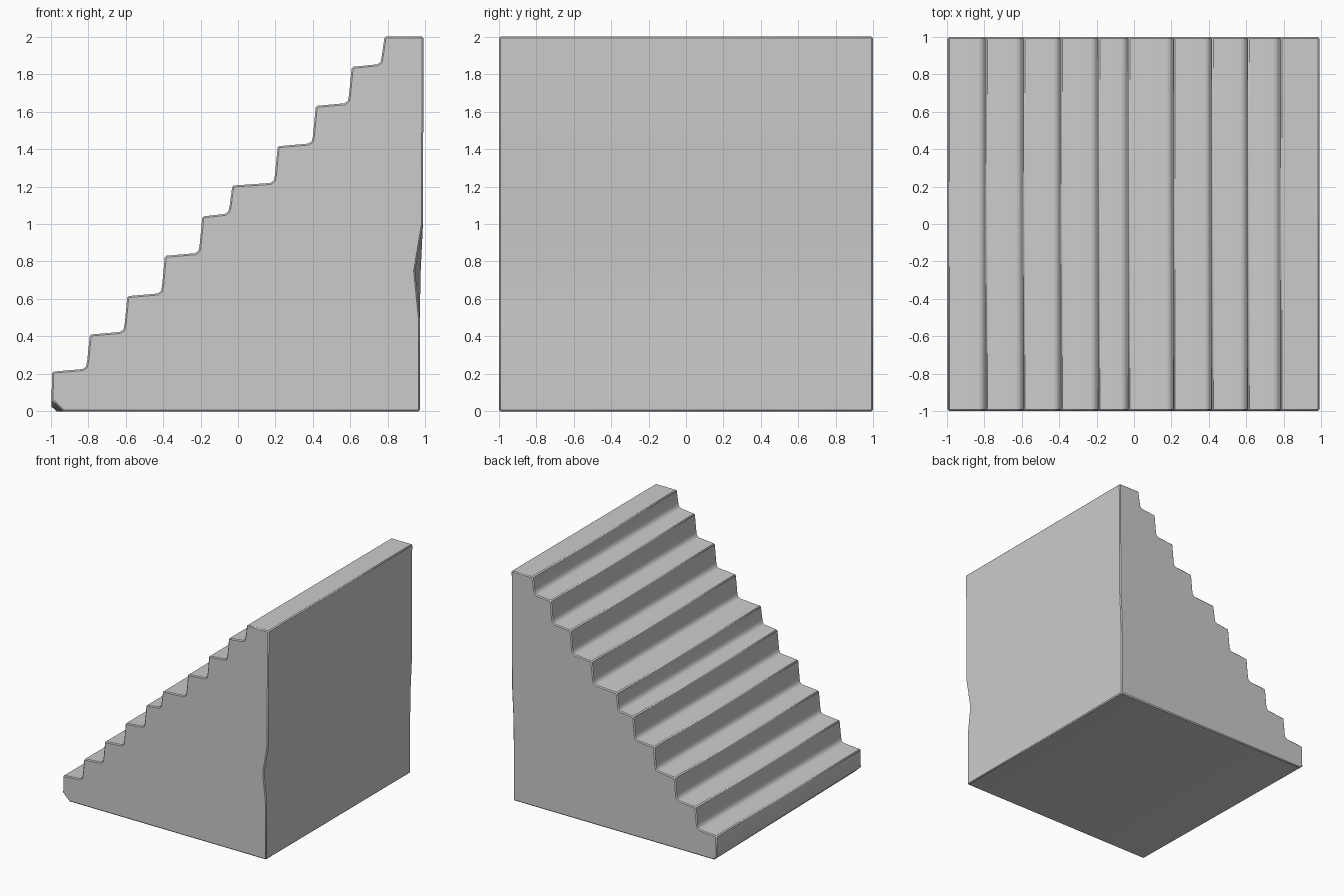
import bpy
import bmesh
import math

if "Cube" in bpy.data.objects:
    bpy.data.objects.remove(bpy.data.objects["Cube"])

HALF_WIDTH = 0.997

# Step noses (x, z): slightly uneven, as in worn stone
noses = [(-0.79, 0.41), (-0.59, 0.615), (-0.39, 0.83), (-0.19, 1.04), (-0.03, 1.205),
         (0.212, 1.415), (0.415, 1.63), (0.607, 1.838), (0.782, 2.0)]


def stair_profile(toe, dent):
    """Side outline; toe = cut at the bottom front, dent = x of the worn back edge."""
    pts = [(-0.992 + toe, 0.0), (-0.995, toe), (-0.992, 0.212)]
    z_prev = 0.212
    for x, z in noses:
        # sloping tread, rounded inner corner, leaning riser
        pts += [(x - 0.04, z_prev + 0.014), (x - 0.021, z_prev + 0.027),
                (x - 0.015, z_prev + 0.055), (x, z)]
        z_prev = z
    pts += [(0.99, 2.0), (0.987, 1.0), (dent, 0.75), (0.97, 0.5), (0.97, 0.0)]
    return pts


# Staircase block: two matching outlines joined across the width
bm = bmesh.new()
near = [bm.verts.new((x, -HALF_WIDTH, z)) for x, z in stair_profile(0.06, 0.945)]
far = [bm.verts.new((x, HALF_WIDTH, z)) for x, z in stair_profile(0.025, 0.975)]
bm.faces.new(near)
bm.faces.new(far)
count = len(near)
for i in range(count):
    j = (i + 1) % count
    bm.faces.new((near[i], near[j], far[j], far[i]))
bmesh.ops.recalc_face_normals(bm, faces=bm.faces)

mesh = bpy.data.meshes.new("staircase")
bm.to_mesh(mesh)
bm.free()
stairs = bpy.data.objects.new("staircase", mesh)
bpy.context.collection.objects.link(stairs)

# Slightly worn edges
bevel = stairs.modifiers.new("worn_edges", 'BEVEL')
bevel.width = 0.008
bevel.segments = 1
bevel.limit_method = 'ANGLE'
bevel.angle_limit = math.radians(60)

# Soft shading with crisp corners
bpy.context.view_layer.objects.active = stairs
stairs.select_set(True)
bpy.ops.object.shade_smooth_by_angle(angle=math.radians(50))
